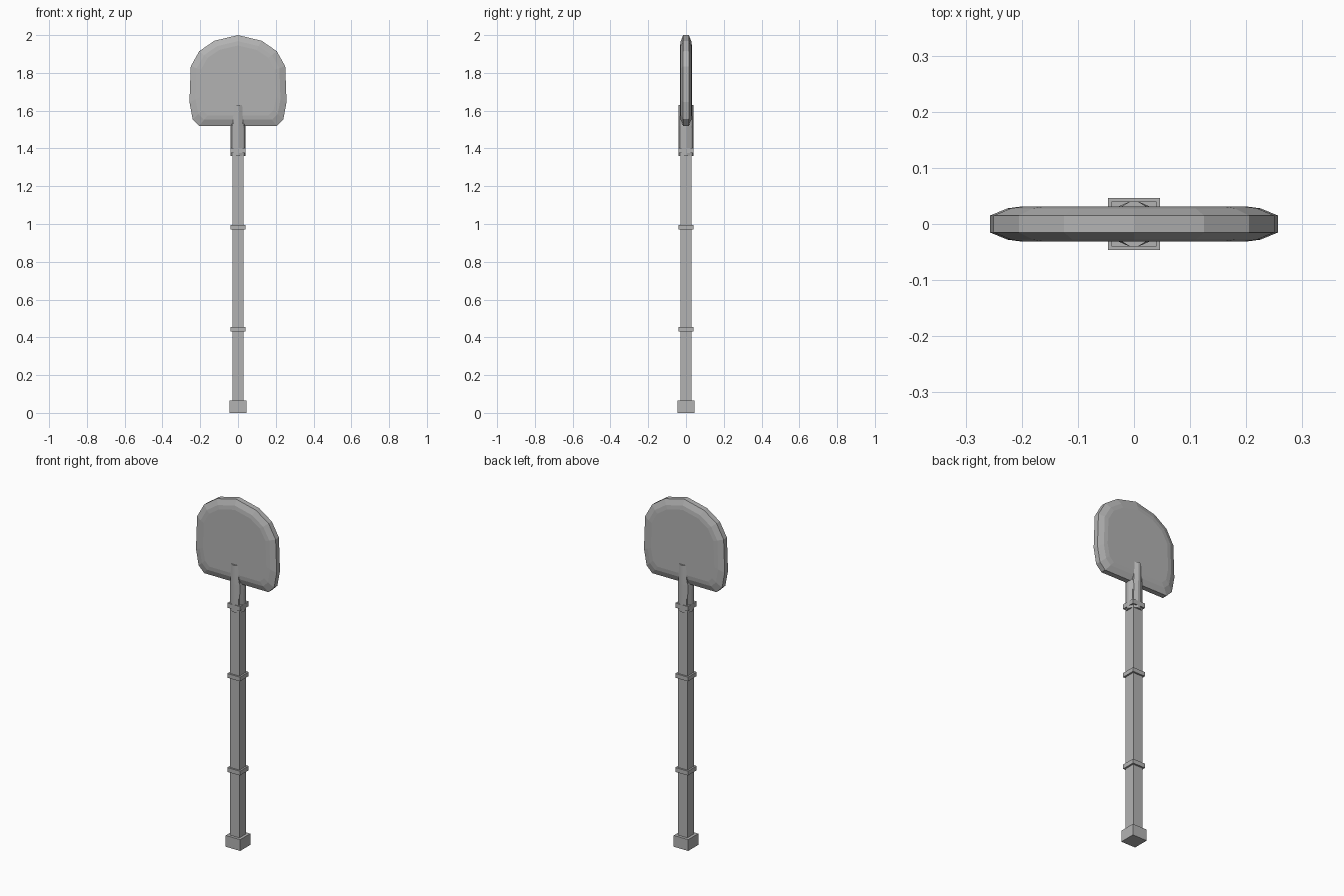
import bpy, bmesh, math
from mathutils import Matrix

if "Cube" in bpy.data.objects:
    bpy.data.objects.remove(bpy.data.objects["Cube"])

grey = bpy.data.materials.new("plain grey")
grey.diffuse_color = (0.45, 0.45, 0.45, 1)
grey.use_nodes = True
grey.node_tree.nodes["Principled BSDF"].inputs["Base Color"].default_value = grey.diffuse_color


def finish(name, bm):
    bmesh.ops.recalc_face_normals(bm, faces=bm.faces)
    me = bpy.data.meshes.new(name)
    bm.to_mesh(me)
    bm.free()
    me.materials.append(grey)
    ob = bpy.data.objects.new(name, me)
    bpy.context.collection.objects.link(ob)
    return ob


def loft(name, rings, matrix=None):
    """Skin a stack of equal-length point rings and cap both ends."""
    bm = bmesh.new()
    loops = [[bm.verts.new(p) for p in r] for r in rings]
    n = len(loops[0])
    for a, b in zip(loops, loops[1:]):
        for i in range(n):
            j = (i + 1) % n
            bm.faces.new((a[i], a[j], b[j], b[i]))
    bm.faces.new(loops[0])
    bm.faces.new(loops[-1])
    if matrix:
        bm.transform(matrix)
    return finish(name, bm)


def square_bar(name, half, z0, z1):
    corners = [(-half, -half), (half, -half), (half, half), (-half, half)]
    return loft(name, [[(x, y, z) for x, y in corners] for z in (z0, z1)])


# Handle, end cap and bands
square_bar("handle_shaft", 0.03, 0.03, 1.53)
square_bar("end_cap", 0.046, 0.0, 0.065)
square_bar("lower_band", 0.04, 0.43, 0.455)
square_bar("upper_band", 0.04, 0.972, 0.996)
square_bar("socket_collar", 0.04, 1.375, 1.402)

# Blade: bevelled rounded outline with a slightly raised centre on both faces
half = [(0.125, 1.97), (0.205, 1.915), (0.25, 1.835),
        (0.257, 1.645), (0.24, 1.555), (0.205, 1.52)]
outline = [(0, 2.0)] + half + [(-x, z) for x, z in reversed(half)]


def blade_ring(inset, y):
    sx, sz = 1 - inset / 0.257, 1 - inset / 0.24
    return [(x * sx, y, 1.76 + (z - 1.76) * sz) for x, z in outline]


steps = [(0.055, 0.031), (0.032, 0.028), (0.0, 0.015)]
loft("blade", [blade_ring(d, -y) for d, y in steps] +
     [blade_ring(d, y) for d, y in reversed(steps)])

# Socket ribs: long tapered ones clasp the blade, short ones sit on the sides
for i, side in enumerate(("front", "right", "back", "left")):
    top = 1.63 if i % 2 == 0 else 1.53

    def rib_ring(z, w, peak):
        return [(-w, -0.02, z), (-w, -0.031, z), (-0.006, -peak, z),
                (0.006, -peak, z), (w, -0.031, z), (w, -0.02, z)]

    rings = [rib_ring(1.36, 0.025, 0.04), rib_ring(1.52, 0.028, 0.041),
             rib_ring(top, 0.022, 0.041)]
    loft("socket_rib_" + side, rings, Matrix.Rotation(i * math.pi / 2, 4, 'Z'))
